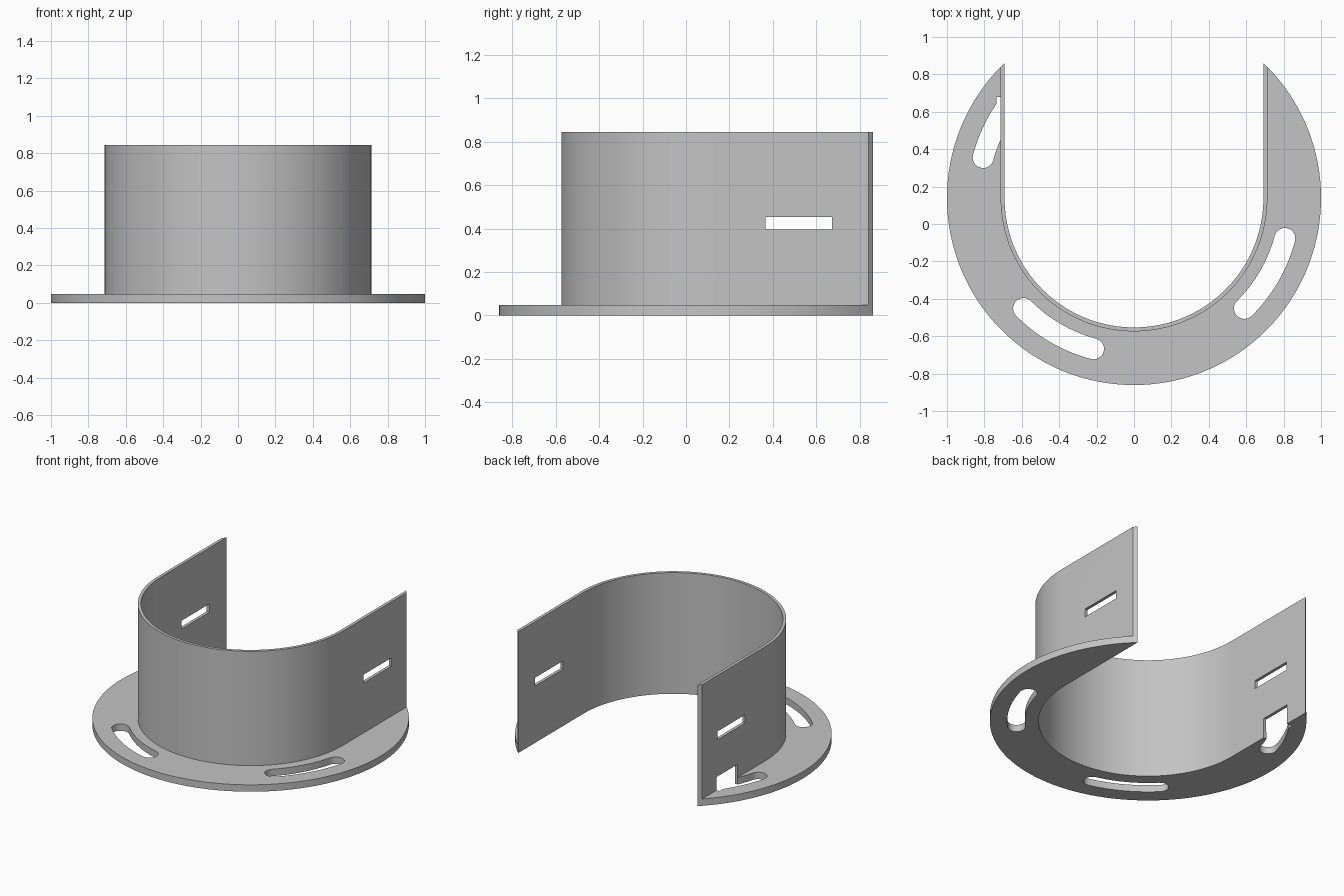
import bpy
import bmesh
from math import sin, cos, radians, sqrt, atan2, pi

if "Cube" in bpy.data.objects:
    bpy.data.objects.remove(bpy.data.objects["Cube"], do_unlink=True)

CENTRE_Y = 0.139           # shared centre of all arcs
RIM = 1.0                  # flange radius
OUTER, INNER = 0.713, 0.692  # sleeve radii
FLANGE_TOP, WALL_TOP = 0.048, 0.845
SLOT_R, SLOT_HALF = 0.835, 0.056

grey = bpy.data.materials.new("plain grey")
grey.use_nodes = True
colour = (0.55, 0.55, 0.55, 1)
grey.diffuse_color = colour
grey.node_tree.nodes["Principled BSDF"].inputs["Base Color"].default_value = colour


def arc(radius, start, end, steps, cx=0, cy=CENTRE_Y):
    angles = [start + (end - start) * i / steps for i in range(steps + 1)]
    return [(cx + radius * cos(a), cy + radius * sin(a)) for a in angles]


def u_path(radius):
    """U outline, from the left rear tip round the front to the right one."""
    tip = CENTRE_Y + sqrt(RIM ** 2 - radius ** 2)
    return [(radius, tip)] + arc(radius, 0, -pi, 80) + [(-radius, tip)]


def prism(name, outline, z0, z1):
    bm = bmesh.new()
    face = bm.faces.new([bm.verts.new((x, y, z0)) for x, y in outline])
    ext = bmesh.ops.extrude_face_region(bm, geom=[face])
    top = [v for v in ext["geom"] if isinstance(v, bmesh.types.BMVert)]
    bmesh.ops.translate(bm, verts=top, vec=(0, 0, z1 - z0))
    bmesh.ops.recalc_face_normals(bm, faces=bm.faces)
    mesh = bpy.data.meshes.new(name)
    bm.to_mesh(mesh)
    bm.free()
    mesh.materials.append(grey)
    obj = bpy.data.objects.new(name, mesh)
    bpy.context.collection.objects.link(obj)
    return obj


def box(name, x0, x1, y0, y1, z0, z1):
    return prism(name, [(x0, y0), (x1, y0), (x1, y1), (x0, y1)], z0, z1)


def slot_cutter(start_deg):
    """Curved slot with round ends, sweeping 30 degrees."""
    a, b = radians(start_deg), radians(start_deg + 30)
    ends = [(SLOT_R * cos(t), CENTRE_Y + SLOT_R * sin(t)) for t in (a, b)]
    outline = arc(SLOT_R + SLOT_HALF, a, b, 16)
    outline += arc(SLOT_HALF, b, b + pi, 12, *ends[1])[1:-1]
    outline += arc(SLOT_R - SLOT_HALF, b, a, 16)
    outline += arc(SLOT_HALF, a + pi, a + 2 * pi, 12, *ends[0])[1:-1]
    return prism("slot_cutter", outline, -0.05, 0.1)


def cut(obj, cutters):
    bpy.ops.object.select_all(action="DESELECT")
    bpy.context.view_layer.objects.active = obj
    obj.select_set(True)
    for cutter in cutters:
        mod = obj.modifiers.new("cut", "BOOLEAN")
        mod.operation = "DIFFERENCE"
        mod.solver = "EXACT"
        mod.object = cutter
        bpy.ops.object.modifier_apply(modifier=mod.name)
    bpy.ops.object.shade_smooth_by_angle(angle=radians(25))


# Flange: disc outline outside, sleeve outline inside
tip = atan2(sqrt(RIM ** 2 - OUTER ** 2), OUTER)
rim = arc(RIM, tip, -pi - tip, 140)
flange = prism("flange", rim + u_path(OUTER)[::-1][1:-1], 0, FLANGE_TOP)

# Sleeve: U-shaped thin wall whose ends follow the disc
sleeve = prism("sleeve_wall", u_path(OUTER) + u_path(INNER)[::-1], 0, WALL_TOP)

# Openings: three curved slots, a notch at the right foot, two strap slots
curved_slots = [slot_cutter(d) for d in (-45, -135, 135)]
notch = box("notch_cutter", -0.735, -0.6, 0.45, 0.68, -0.06, 0.14)
straps = box("strap_cutter", -0.9, 0.9, 0.366, 0.673, 0.396, 0.454)

cut(flange, curved_slots + [notch])
cut(sleeve, [notch, straps])

for cutter in curved_slots + [notch, straps]:
    bpy.data.objects.remove(cutter, do_unlink=True)
